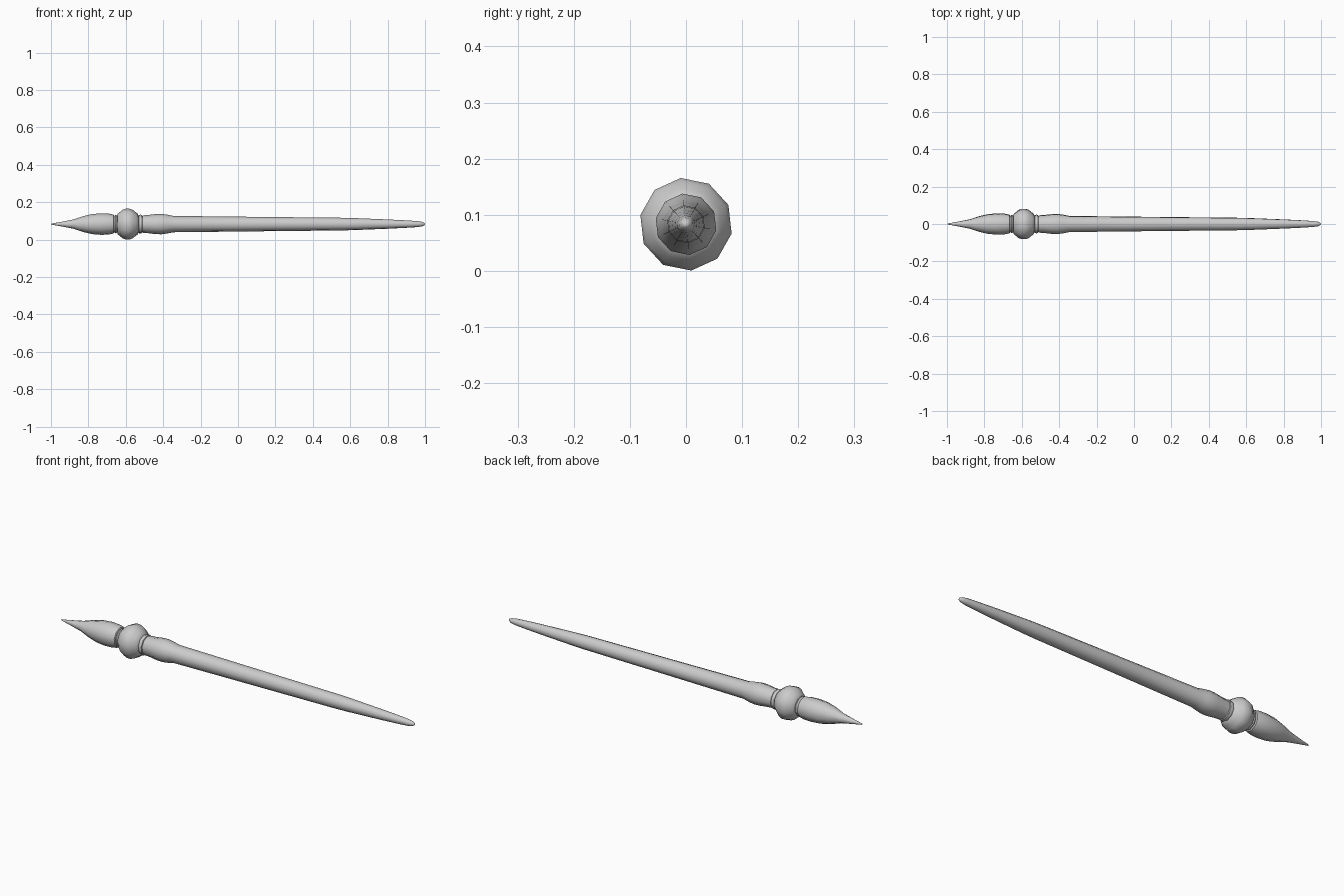
import bpy, bmesh
from math import cos, sin, radians, tau

if "Cube" in bpy.data.objects:
    bpy.data.objects.remove(bpy.data.objects["Cube"])

SIDES = 10
TURN = radians(24.5)
AXIS_Z = 0.083


def turned(name, profile):
    """Turn an (x, radius) profile around the long x axis; radius 0 makes a tip."""
    bm = bmesh.new()
    rings = []
    for x, r in profile:
        n = 1 if r == 0 else SIDES
        rings.append([bm.verts.new((x, r * cos(TURN + tau * k / SIDES),
                                    AXIS_Z + r * sin(TURN + tau * k / SIDES)))
                      for k in range(n)])
    for a, b in zip(rings, rings[1:]):
        for k in range(SIDES):
            j = (k + 1) % SIDES
            quad = [a[k % len(a)], a[j % len(a)], b[j % len(b)], b[k % len(b)]]
            bm.faces.new(list(dict.fromkeys(quad)))
    bmesh.ops.recalc_face_normals(bm, faces=bm.faces)
    # open-ended sleeves: make sure the normals point away from the axis
    if sum(f.normal.y * f.calc_center_median().y for f in bm.faces) < 0:
        bmesh.ops.reverse_faces(bm, faces=bm.faces)
    mesh = bpy.data.meshes.new(name)
    bm.to_mesh(mesh)
    bm.free()
    obj = bpy.data.objects.new(name, mesh)
    bpy.context.collection.objects.link(obj)
    bpy.ops.object.select_all(action='DESELECT')
    obj.select_set(True)
    bpy.context.view_layer.objects.active = obj
    bpy.ops.object.shade_smooth_by_angle(angle=radians(50))
    return obj


# pointed teardrop pommel
turned("pommel", [(-1, 0), (-0.995, 0.003), (-0.94, 0.013), (-0.88, 0.025),
                  (-0.83, 0.042), (-0.78, 0.054), (-0.73, 0.058),
                  (-0.69, 0.056), (-0.665, 0.051), (-0.662, 0.043)])

# thin collars on both sides of the bead
turned("rear_collar", [(-0.662, 0.043), (-0.660, 0.047), (-0.654, 0.050),
                       (-0.648, 0.047), (-0.646, 0.043)])
turned("front_collar", [(-0.532, 0.043), (-0.530, 0.049), (-0.522, 0.051),
                        (-0.514, 0.049), (-0.512, 0.043)])

# large round bead
turned("bead", [(-0.646, 0.043), (-0.644, 0.055), (-0.632, 0.064),
                (-0.617, 0.077), (-0.600, 0.083), (-0.580, 0.083),
                (-0.563, 0.077), (-0.547, 0.064), (-0.535, 0.055), (-0.532, 0.043)])

# flared grip and long tapering shaft with a rounded tip
turned("shaft", [(-0.512, 0.043), (-0.51, 0.047), (-0.48, 0.049), (-0.44, 0.054),
                 (-0.41, 0.055), (-0.38, 0.051), (-0.345, 0.044), (0.0, 0.040),
                 (0.56, 0.034), (0.63, 0.032), (0.80, 0.025), (0.90, 0.020),
                 (0.96, 0.016), (0.985, 0.012), (0.997, 0.006), (1, 0)])
